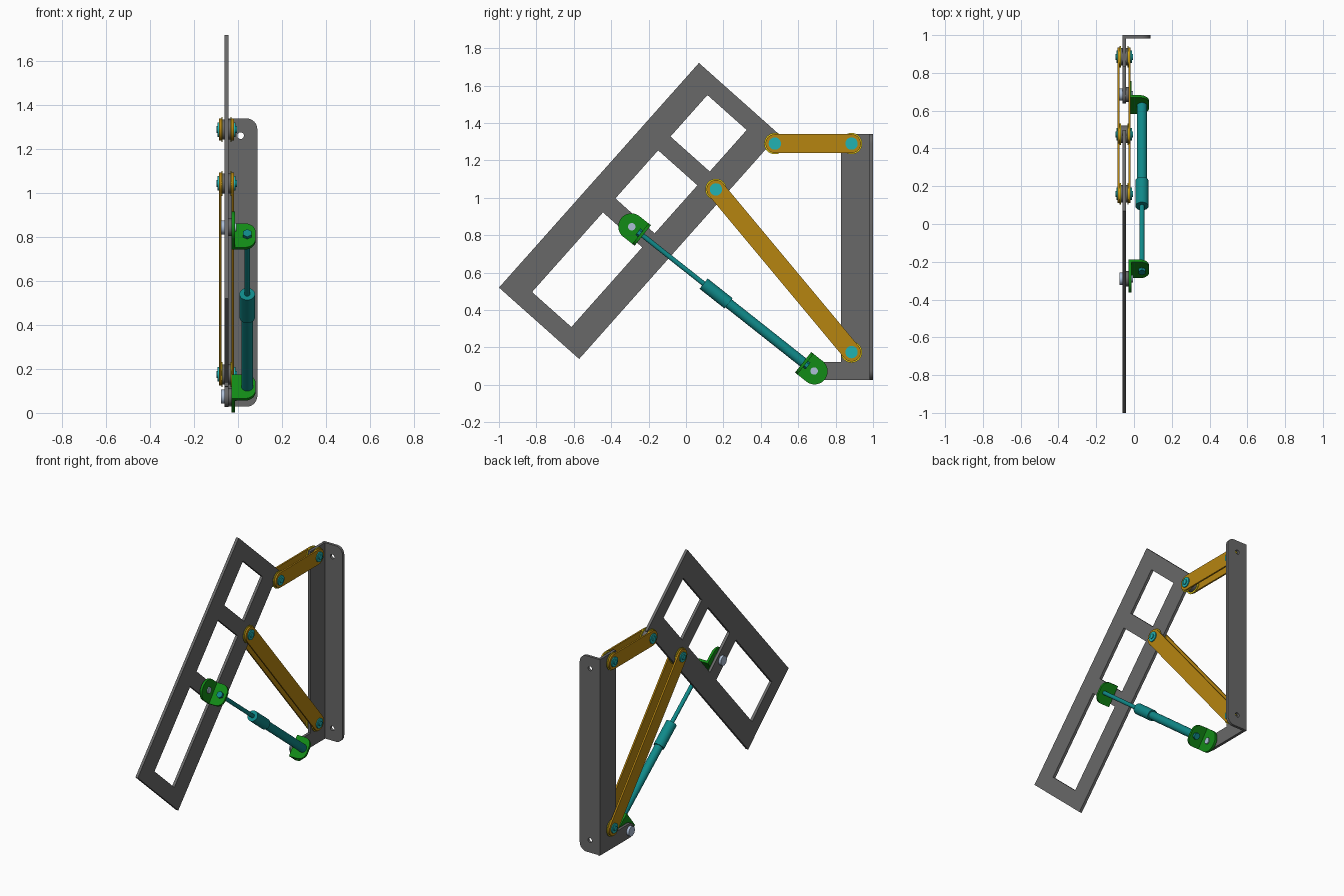
import bpy, bmesh
from math import sin, cos, pi, radians
from mathutils import Vector, Matrix

old = bpy.data.objects.get("Cube")
if old:
    bpy.data.objects.remove(old, do_unlink=True)


def material(name, rgb):
    m = bpy.data.materials.new(name)
    m.use_nodes = True
    m.diffuse_color = (*rgb, 1)
    m.node_tree.nodes["Principled BSDF"].inputs["Base Color"].default_value = (*rgb, 1)
    return m


GREY = material("dark grey steel", (0.14, 0.14, 0.14))
GOLD = material("ochre", (0.47, 0.235, 0.005))
YELLOW = material("yellow", (0.78, 0.6, 0.01))
CYAN = material("bright teal", (0.015, 0.445, 0.45))
TEAL = material("teal", (0.005, 0.25, 0.25))
GREEN = material("green", (0.006, 0.26, 0.008))
STEEL = material("pale steel", (0.42, 0.52, 0.68))


def finish(obj, mat):
    obj.data.materials.clear()
    obj.data.materials.append(mat)
    bpy.ops.object.select_all(action='DESELECT')
    obj.select_set(True)
    bpy.context.view_layer.objects.active = obj
    bpy.ops.object.shade_smooth_by_angle(angle=radians(30))
    return obj


def arc(cx, cy, r, start, end, steps=10):
    angles = [radians(start + (end - start) * i / steps) for i in range(steps + 1)]
    return [(cx + r * cos(a), cy + r * sin(a)) for a in angles]


def rounded_rect(x0, x1, y0, y1, low=0, high=0):
    """Rectangle with its low-x and high-x corners rounded."""
    corners = [(x1, y1, high, -1, -1, 0), (x0, y1, low, 1, -1, 90),
               (x0, y0, low, 1, 1, 180), (x1, y0, high, -1, 1, 270)]
    pts = []
    for x, y, r, sx, sy, a in corners:
        pts += arc(x + sx * r, y + sy * r, r, a, a + 90) if r else [(x, y)]
    return pts


def plate(name, loops, origin, a, b, thickness, mat):
    """Flat plate from an outline and holes, drawn in axes a and b."""
    curve = bpy.data.curves.new(name, 'CURVE')
    curve.dimensions = '2D'
    curve.fill_mode = 'BOTH'
    curve.extrude = thickness / 2
    for loop in loops:
        s = curve.splines.new('POLY')
        s.points.add(len(loop) - 1)
        for p, (x, y) in zip(s.points, loop):
            p.co = (x, y, 0, 1)
        s.use_cyclic_u = True
    tmp = bpy.data.objects.new(name + "_outline", curve)
    bpy.context.collection.objects.link(tmp)
    deps = bpy.context.evaluated_depsgraph_get()
    mesh = bpy.data.meshes.new_from_object(tmp.evaluated_get(deps))
    bpy.data.objects.remove(tmp, do_unlink=True)
    frame = Matrix((a, b, a.cross(b))).transposed().to_4x4()
    mesh.transform(Matrix.Translation(origin) @ frame)
    bm = bmesh.new()
    bm.from_mesh(mesh)
    bmesh.ops.remove_doubles(bm, verts=bm.verts, dist=0.0001)
    bmesh.ops.recalc_face_normals(bm, faces=bm.faces)
    bm.to_mesh(mesh)
    bm.free()
    obj = bpy.data.objects.new(name, mesh)
    bpy.context.collection.objects.link(obj)
    return finish(obj, mat)


def rod(name, p0, p1, r, mat, sides=32):
    p0, p1 = Vector(p0), Vector(p1)
    d = p1 - p0
    bm = bmesh.new()
    bmesh.ops.create_cone(bm, cap_ends=True, segments=sides, radius1=r, radius2=r, depth=d.length)
    turn = Vector((0, 0, 1)).rotation_difference(d).to_matrix().to_4x4()
    bm.transform(Matrix.Translation((p0 + p1) / 2) @ turn)
    mesh = bpy.data.meshes.new(name)
    bm.to_mesh(mesh)
    bm.free()
    obj = bpy.data.objects.new(name, mesh)
    bpy.context.collection.objects.link(obj)
    return finish(obj, mat)


X, Y, Z = Vector((1, 0, 0)), Vector((0, 1, 0)), Vector((0, 0, 1))
MID = -0.052      # plane shared by the panel and the wall bracket
THICK = 0.018

# Tilted panel with three windows
U = Vector((0, 0.665, 0.747)).normalized()
V = Vector((0, U.z, -U.y))
windows = [rounded_rect(u0, u1, 0.148, 0.429)
           for u0, u1 in ((0.10, 0.67), (0.77, 1.114), (1.213, 1.51))]
plate("panel_frame", [rounded_rect(0, 1.608, 0, 0.574)] + windows,
      Vector((MID, -1, 0.52)), U, V, THICK, GREY)

# Wall bracket: web with a foot, and a drilled flange
web = [(1, 1.34), (0.83, 1.34), (0.83, 0.122)] + arc(0.685, 0.074, 0.048, 90, 270) + [(1, 0.026)]
plate("bracket_web", [web], Vector((MID, 0, 0)), Y, Z, THICK, GREY)
holes = [arc(0.012, z, 0.015, 0, 345, 23) for z in (0.11, 1.262)]
plate("bracket_flange", [rounded_rect(MID - 0.009, 0.088, 0.028, 1.341, high=0.05)] + holes,
      Vector((0, 0.991, 0)), X, Z, 0.018, GREY)


def pivot(name, y, z):
    """Pin joint with a spacer, washers and bolt heads."""
    def disc(part, x0, x1, r, mat):
        rod(f"{name}_{part}", (MID + x0, y, z), (MID + x1, y, z), r, mat)
    disc("spacer", -0.0175, 0.0175, 0.046, GREY)
    for side, s in (("right", -1), ("left", 1)):
        disc(side + "_washer", s * 0.0175, s * 0.0235, 0.057, YELLOW)
        disc(side + "_head", s * 0.030, s * 0.041, 0.033, CYAN)
        disc(side + "_tip", s * 0.038, s * 0.047, 0.016, CYAN)


def link(name, start, end):
    """Pair of round-ended bars between two pivots."""
    p, q = Vector((MID, *start)), Vector((MID, *end))
    a = (q - p).normalized()
    b = X.cross(a)
    outline = rounded_rect(-0.05, (q - p).length + 0.05, -0.05, 0.05, 0.0499, 0.0499)
    for side, s in (("right", -1), ("left", 1)):
        plate(f"{name}_{side}_bar", [outline], p + X * s * 0.029, a, b, 0.011, GOLD)
    pivot(name + "_panel_pivot", *start)
    pivot(name + "_wall_pivot", *end)


link("upper_link", (0.475, 1.29), (0.885, 1.29))
link("lower_link", (0.16, 1.045), (0.885, 0.175))

# Gas strut between two angle brackets
top, foot = Vector((0, -0.29, 0.845)), Vector((0, 0.685, 0.074))
axis = (foot - top).normalized()
AXIS_X = 0.042


def strut_bracket(name, centre, d):
    side = X.cross(d)
    plate(name + "_plate", [rounded_rect(-0.073, 0.075, -0.07, 0.07, low=0.0699)],
          centre + X * -0.022, d, side, 0.016, GREEN)
    plate(name + "_flange", [rounded_rect(-0.03, 0.08, -0.07, 0.07, high=0.05)],
          centre + d * 0.067, X, side, 0.016, GREEN)
    eye = centre + X * AXIS_X
    rod(name + "_nut", eye + d * 0.042, eye + d * 0.06, 0.022, TEAL, 6)
    rod(name + "_spacer", centre + X * -0.044, centre + X * -0.029, 0.04, GREY)
    rod(name + "_bolt", centre + X * -0.07, centre + X * -0.006, 0.02, STEEL)
    rod(name + "_bolt_head", centre + X * -0.078, centre + X * -0.06, 0.032, STEEL)


strut_bracket("upper_mount", top, axis)
strut_bracket("lower_mount", foot, -axis)


def along(t):
    return top + X * AXIS_X + axis * t


length = (foot - top).length
rod("strut_rod", along(0.05), along(0.52), 0.013, TEAL)
rod("strut_collar", along(0.49), along(0.66), 0.035, TEAL)
rod("strut_cylinder", along(0.65), along(length - 0.06), 0.027, TEAL)
